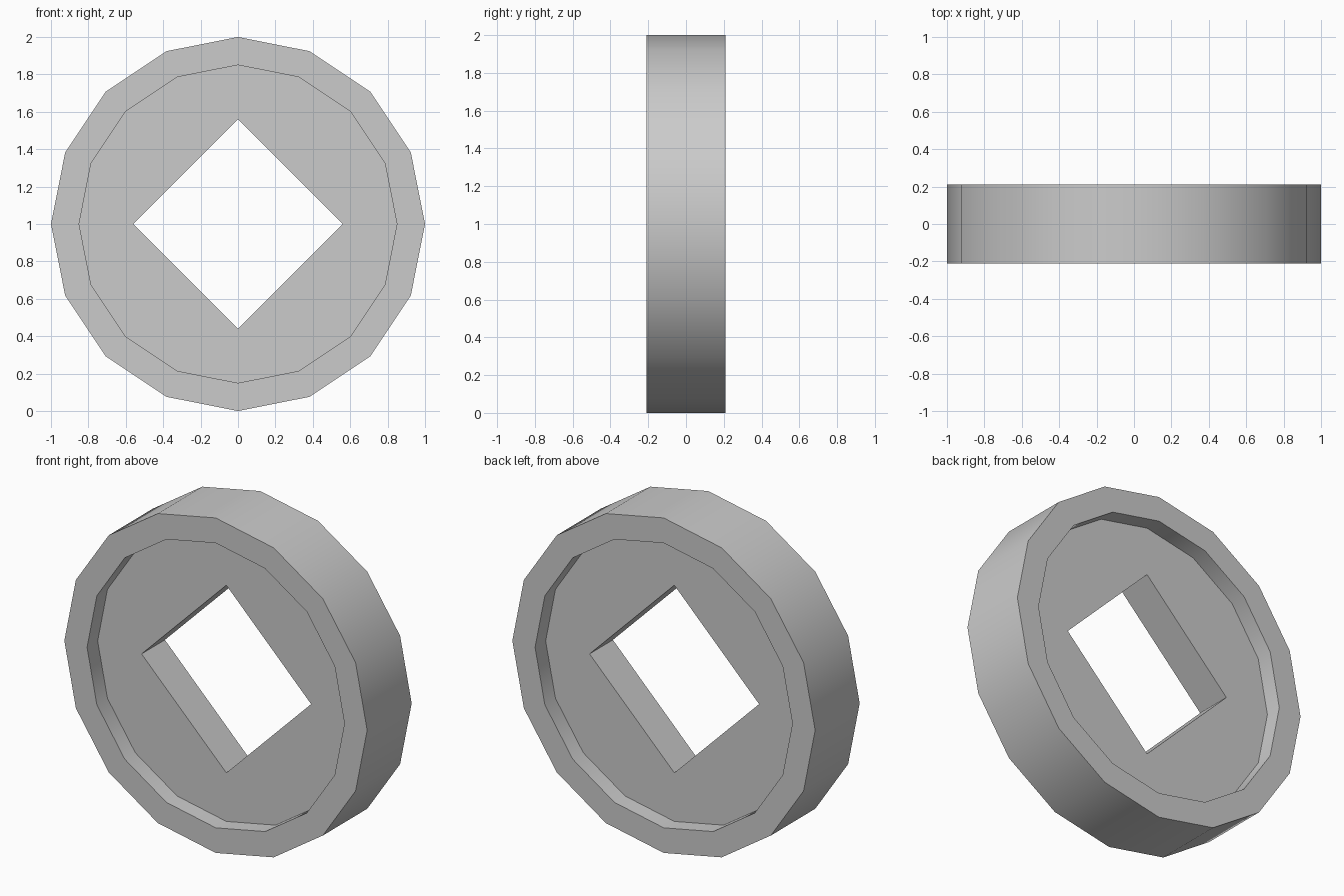
import bpy
import bmesh
from math import cos, sin, tau, radians

cube = bpy.data.objects.get("Cube")
if cube:
    bpy.data.objects.remove(cube, do_unlink=True)

SIDES = 16
RIM_R, RECESS_R, HOLE_R = 1.0, 0.85, 0.56
RIM_Y, FLOOR_Y = 0.21, 0.11

grey = bpy.data.materials.new("plain grey")
grey.use_nodes = True
colour = (0.6, 0.6, 0.6, 1)
grey.diffuse_color = colour
grey.node_tree.nodes["Principled BSDF"].inputs["Base Color"].default_value = colour

bm = bmesh.new()


def ring(radius, y, square=False):
    """Loop of points around the y axis, pulled onto a diamond if square."""
    points = []
    for i in range(SIDES):
        a = tau * i / SIDES
        r = radius / (abs(cos(a)) + abs(sin(a))) if square else radius
        points.append(bm.verts.new((r * cos(a), y, 1 + r * sin(a))))
    return points


# Closed section: rim, recessed floor and diamond hole on both sides
rings = [
    ring(RIM_R, -RIM_Y), ring(RECESS_R, -RIM_Y),
    ring(RECESS_R, -FLOOR_Y), ring(HOLE_R, -FLOOR_Y, True),
    ring(HOLE_R, FLOOR_Y, True), ring(RECESS_R, FLOOR_Y),
    ring(RECESS_R, RIM_Y), ring(RIM_R, RIM_Y),
]
for a, b in zip(rings, rings[1:] + rings[:1]):
    for i in range(SIDES):
        j = (i + 1) % SIDES
        bm.faces.new((a[i], a[j], b[j], b[i]))
bmesh.ops.recalc_face_normals(bm, faces=bm.faces)

mesh = bpy.data.meshes.new("holed_disc")
bm.to_mesh(mesh)
bm.free()
mesh.materials.append(grey)
disc = bpy.data.objects.new("holed_disc", mesh)
bpy.context.collection.objects.link(disc)

# Smooth round walls, sharp rims and hole corners
bpy.context.view_layer.objects.active = disc
disc.select_set(True)
bpy.ops.object.shade_smooth_by_angle(angle=radians(30))
